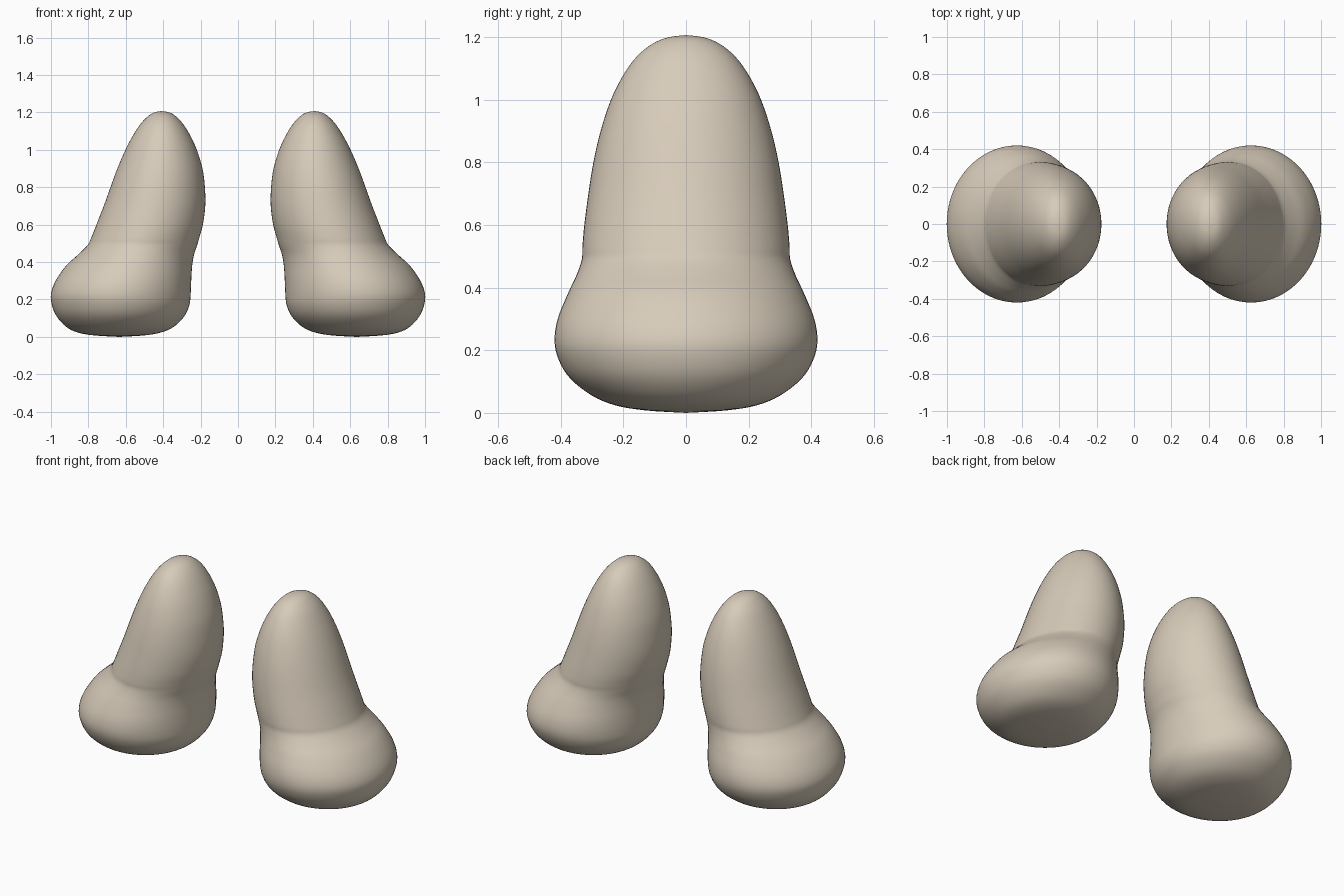
import bpy, bmesh, math

cube = bpy.data.objects.get("Cube")
if cube:
    bpy.data.objects.remove(cube)

mat = bpy.data.materials.new("warm_beige")
mat.use_nodes = True
COLOR = (0.68, 0.60, 0.49, 1)
mat.diffuse_color = COLOR
mat.node_tree.nodes["Principled BSDF"].inputs["Base Color"].default_value = COLOR

# Cross-sections: height, inner x, outer x, half depth
SECTIONS = [
    (0.0, 0.635, 0.635, 0), (0.008, 0.5, 0.77, 0.13), (0.024, 0.41, 0.86, 0.225),
    (0.055, 0.342, 0.92, 0.3), (0.11, 0.287, 0.97, 0.37), (0.17, 0.26, 0.995, 0.407),
    (0.23, 0.253, 1.0, 0.42), (0.3, 0.25, 0.975, 0.41), (0.38, 0.245, 0.92, 0.378),
    (0.44, 0.235, 0.855, 0.35), (0.49, 0.218, 0.805, 0.333), (0.53, 0.207, 0.785, 0.331),
    (0.6, 0.188, 0.757, 0.325), (0.7, 0.175, 0.718, 0.312), (0.8, 0.177, 0.682, 0.296),
    (0.9, 0.19, 0.645, 0.273), (1.0, 0.22, 0.602, 0.24), (1.08, 0.257, 0.56, 0.2),
    (1.14, 0.295, 0.52, 0.156), (1.18, 0.333, 0.481, 0.106), (1.2, 0.367, 0.448, 0.056),
    (1.207, 0.408, 0.408, 0),
]
SIDES, STEPS = 64, 4


def spline(a, b, c, d, t):
    """Smooth interpolation between b and c."""
    return b + 0.5 * t * (c - a + t * (2*a - 5*b + 4*c - d + t * (3*(b - c) + d - a)))


def smooth_sections():
    last = len(SECTIONS) - 1
    for i in range(last):
        quad = [SECTIONS[min(max(i + k, 0), last)] for k in (-1, 0, 1, 2)]
        for s in range(STEPS):
            yield [spline(*vals, s / STEPS) for vals in zip(*quad)]
    yield SECTIONS[-1]


def build_foot_and_leg(name, side):
    bm = bmesh.new()
    rings = []
    for z, inner, outer, depth in smooth_sections():
        cx, rx = side * (inner + outer) / 2, (outer - inner) / 2
        if depth < 0.001:
            rings.append([bm.verts.new((cx, 0, z))] * SIDES)
            continue
        angles = [2 * math.pi * i / SIDES for i in range(SIDES)]
        rings.append([bm.verts.new((cx + rx * math.cos(a), depth * math.sin(a), z))
                      for a in angles])
    # Join neighbouring rings; poles give triangles
    for low, high in zip(rings, rings[1:]):
        for i in range(SIDES):
            j = (i + 1) % SIDES
            bm.faces.new(dict.fromkeys((low[i], low[j], high[j], high[i])))
    bmesh.ops.recalc_face_normals(bm, faces=bm.faces)
    for f in bm.faces:
        f.smooth = True
    mesh = bpy.data.meshes.new(name)
    bm.to_mesh(mesh)
    bm.free()
    mesh.materials.append(mat)
    bpy.context.collection.objects.link(bpy.data.objects.new(name, mesh))


# Mirrored pair of rounded feet with inward-leaning legs
build_foot_and_leg("left_foot_and_leg", 1)
build_foot_and_leg("right_foot_and_leg", -1)
